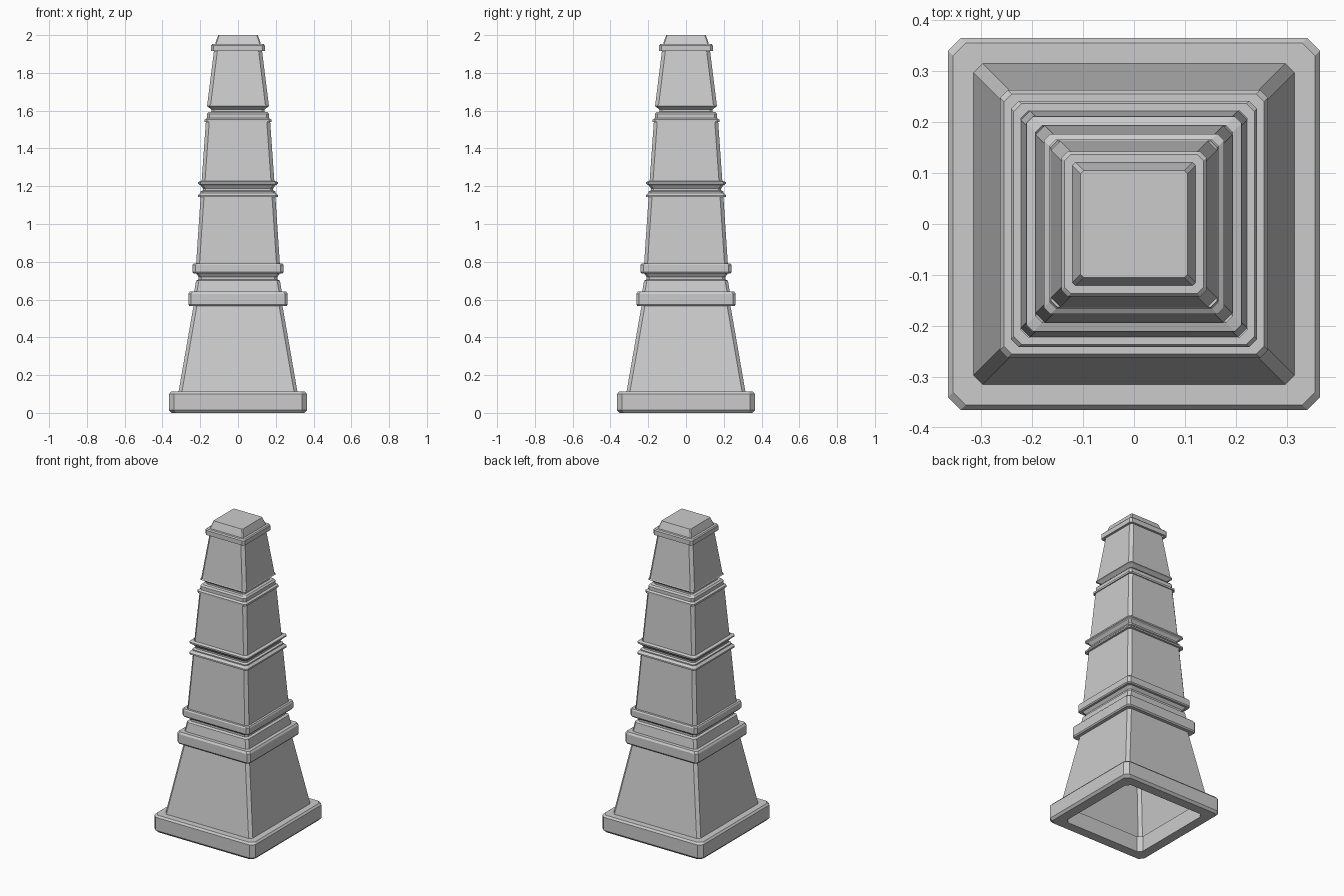
import bpy, bmesh


def ring(bm, half, z, cut):
    """Square loop with clipped corners."""
    a, b = half, half - cut
    pts = [(a, -b), (a, b), (b, a), (-b, a), (-a, b), (-a, -b), (-b, -a), (b, -a)]
    return [bm.verts.new((x, y, z)) for x, y in pts]


def loft(name, profile, cut, cap=False):
    """Skin a (half width, height) profile around the square tower."""
    bm = bmesh.new()
    loops = [ring(bm, h, z, cut) for h, z in profile]
    for lo, hi in zip(loops, loops[1:]):
        for i in range(8):
            j = (i + 1) % 8
            bm.faces.new((lo[i], lo[j], hi[j], hi[i]))
    if cap:
        bm.faces.new(loops[-1])
    mesh = bpy.data.meshes.new(name)
    bm.to_mesh(mesh)
    bm.free()
    obj = bpy.data.objects.new(name, mesh)
    bpy.context.collection.objects.link(obj)
    return obj


# Hollow plinth, open underneath
loft("plinth", [(0.30, 0.11), (0.29, 0.0), (0.352, 0.0), (0.365, 0.015),
                (0.365, 0.10), (0.355, 0.112), (0.31, 0.112)], 0.025)

# Four tapering shaft sections
shafts = [("lower_shaft", 0.315, 0.11, 0.235, 0.57),
          ("second_shaft", 0.222, 0.785, 0.198, 1.145),
          ("third_shaft", 0.193, 1.22, 0.17, 1.545),
          ("upper_shaft", 0.163, 1.63, 0.127, 1.918)]
for name, h0, z0, h1, z1 in shafts:
    loft(name, [(h0, z0), (h1, z1)], 0.018)

# Heavy double moulding above the lower shaft
loft("lower_moulding", [(0.235, 0.565), (0.257, 0.565), (0.263, 0.573),
                        (0.263, 0.63), (0.255, 0.642), (0.232, 0.642),
                        (0.222, 0.70), (0.208, 0.707), (0.208, 0.72),
                        (0.222, 0.738), (0.236, 0.738), (0.241, 0.745),
                        (0.241, 0.782), (0.236, 0.79), (0.222, 0.79)], 0.015)

# Thin twin-ring moulding
loft("middle_moulding", [(0.198, 1.142), (0.212, 1.142), (0.212, 1.152),
                         (0.198, 1.165), (0.198, 1.172), (0.186, 1.178),
                         (0.186, 1.188), (0.198, 1.205), (0.211, 1.213),
                         (0.211, 1.222), (0.193, 1.228)], 0.013)

# Moulding below the upper shaft
loft("upper_moulding", [(0.17, 1.54), (0.177, 1.54), (0.177, 1.552),
                        (0.165, 1.56), (0.165, 1.582), (0.156, 1.592),
                        (0.14, 1.595), (0.14, 1.605), (0.158, 1.62),
                        (0.166, 1.624), (0.163, 1.63)], 0.013)

# Top band and cap
loft("top_band", [(0.127, 1.915), (0.142, 1.915), (0.142, 1.945),
                  (0.136, 1.952), (0.12, 1.952)], 0.012)
loft("cap", [(0.121, 1.952), (0.117, 1.965), (0.105, 2.0)], 0.006, cap=True)
